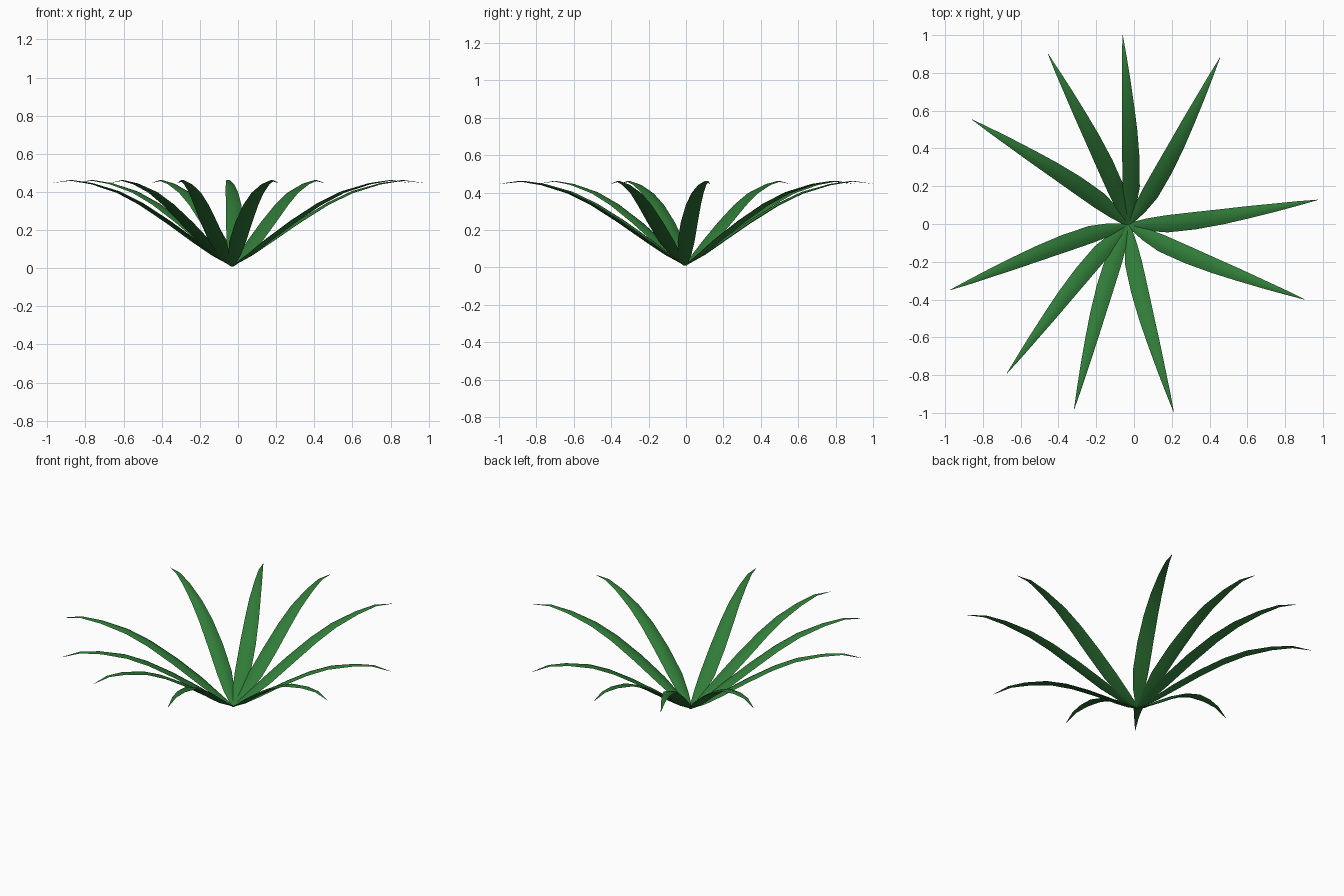
import bpy, bmesh, math
from mathutils import Vector

if "Cube" in bpy.data.objects:
    bpy.data.objects.remove(bpy.data.objects["Cube"])

leaf_green = bpy.data.materials.new("leaf green")
leaf_green.diffuse_color = (0.03, 0.2, 0.04, 1)
leaf_green.use_nodes = True
leaf_green.node_tree.nodes["Principled BSDF"].inputs["Base Color"].default_value = leaf_green.diffuse_color

CENTRE = Vector((-0.03, -0.005, 0))
REACH = 1.01
# leaf stations: distance out, height, sideways bend, width
STATIONS = [
    (0.00, 0.010, 0.000, 0.020), (0.10, 0.068, -0.012, 0.066),
    (0.20, 0.137, -0.021, 0.091), (0.35, 0.240, -0.024, 0.092),
    (0.50, 0.333, -0.022, 0.081), (0.63, 0.396, -0.017, 0.066),
    (0.78, 0.441, -0.011, 0.044), (0.90, 0.460, -0.005, 0.024),
    (1.01, 0.447, 0.000, 0.002)]
# where each leaf tip lands, seen from above
TIPS = [(-0.06, 1.0), (-0.455, 0.90), (-0.857, 0.553), (-0.975, -0.35),
        (-0.672, -0.79), (-0.317, -0.98), (0.21, -0.995), (0.905, -0.40),
        (0.974, 0.128), (0.455, 0.88)]


def make_leaf(index, tip):
    """One arching blade with a thin lens-shaped cross-section."""
    out = Vector((tip[0], tip[1], 0)) - Vector((CENTRE.x, CENTRE.y, 0))
    scale = out.length / REACH
    out.normalize()
    side = Vector((-out.y, out.x, 0))
    bm = bmesh.new()
    rings = []
    for i, (r, z, bend, width) in enumerate(STATIONS):
        a = STATIONS[max(i - 1, 0)]
        b = STATIONS[min(i + 1, len(STATIONS) - 1)]
        along = (out * (b[0] - a[0]) + Vector((0, 0, b[1] - a[1]))).normalized()
        up = along.cross(side)
        mid = CENTRE + out * r * scale + side * bend + Vector((0, 0, z))
        rise = width * 0.13
        section = [(0.5, 0), (0.25, 0.75), (0, 1), (-0.25, 0.75),
                   (-0.5, 0), (0, -0.35)]
        rings.append([bm.verts.new(mid + side * (s * width) + up * (h * rise))
                      for s, h in section])
    for a, b in zip(rings, rings[1:]):
        for k in range(6):
            n = (k + 1) % 6
            bm.faces.new((a[k], a[n], b[n], b[k]))
    bm.faces.new(rings[0])
    bm.faces.new(rings[-1])
    bmesh.ops.recalc_face_normals(bm, faces=bm.faces)
    mesh = bpy.data.meshes.new(f"leaf_{index}")
    bm.to_mesh(mesh)
    bm.free()
    mesh.materials.append(leaf_green)
    leaf = bpy.data.objects.new(f"leaf_{index}", mesh)
    bpy.context.collection.objects.link(leaf)
    bpy.context.view_layer.objects.active = leaf
    leaf.select_set(True)


for i, tip in enumerate(TIPS):
    make_leaf(i + 1, tip)

bpy.ops.object.shade_smooth_by_angle(angle=math.radians(50))
